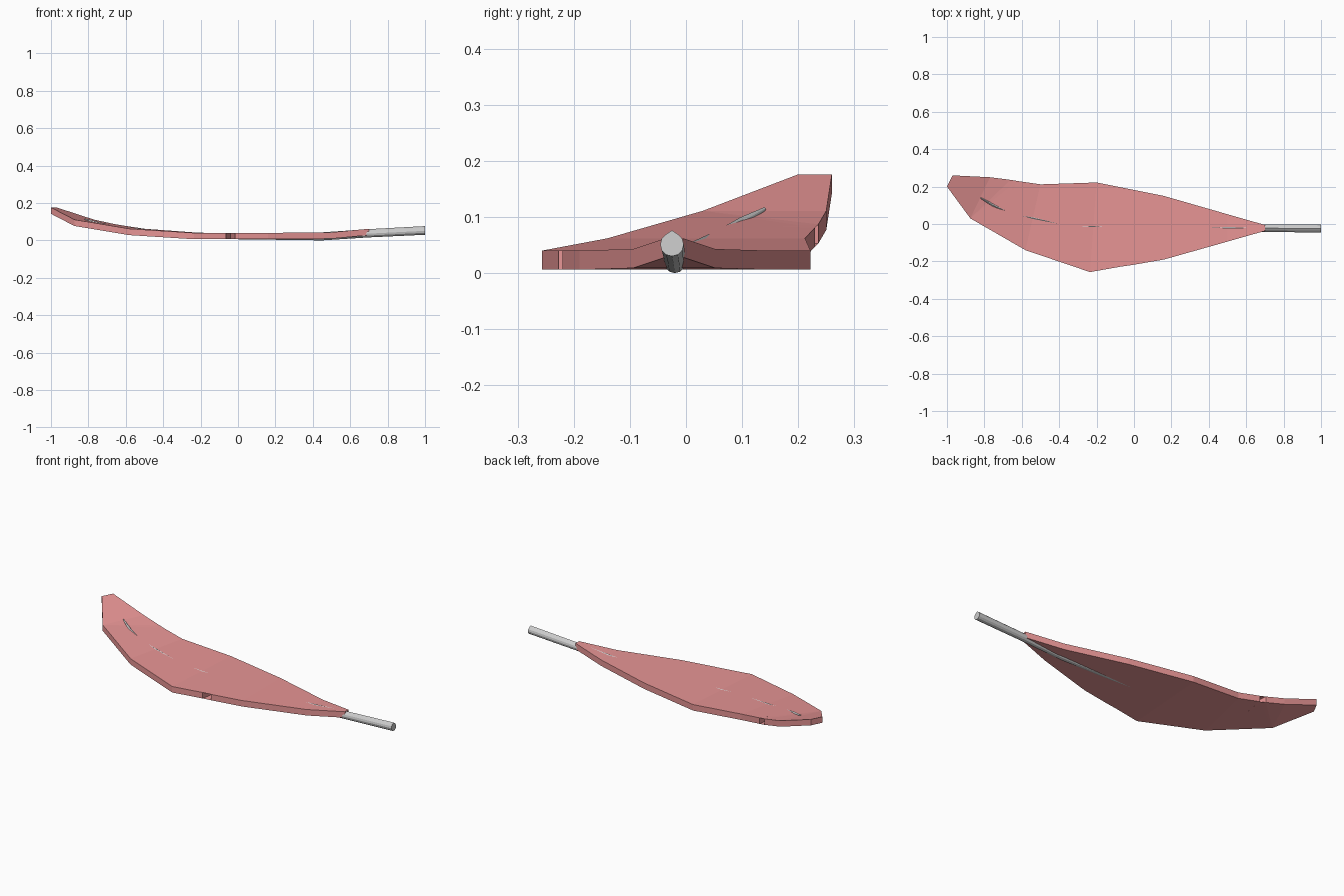
import bpy, bmesh, math
from mathutils import Vector

if "Cube" in bpy.data.objects:
    bpy.data.objects.remove(bpy.data.objects["Cube"])

THICK = 0.034


def finish(bm, name, color=None):
    bmesh.ops.recalc_face_normals(bm, faces=bm.faces)
    me = bpy.data.meshes.new(name)
    bm.to_mesh(me)
    bm.free()
    ob = bpy.data.objects.new(name, me)
    bpy.context.collection.objects.link(ob)
    if color:
        mat = bpy.data.materials.new(name + "_colour")
        mat.diffuse_color = color
        mat.use_nodes = True
        mat.node_tree.nodes["Principled BSDF"].inputs["Base Color"].default_value = mat.diffuse_color
        me.materials.append(mat)
    return ob


# Vane: creases running across the feather (back x, y, front x, y, top z)
creases = [
    (-0.97, 0.26, -1.0, 0.20, 0.176),
    (-0.77, 0.25, -0.875, 0.03, 0.111),
    (-0.50, 0.212, -0.58, -0.14, 0.062),
    (-0.20, 0.222, -0.235, -0.257, 0.040),
    (0.16, 0.15, 0.16, -0.19, 0.040),
    (0.50, 0.052, 0.50, -0.094, 0.043),
    (0.70, -0.005, 0.70, -0.037, 0.062),
]
# Split notches, keyed by strip: back edge and front edge
back_notch = {1: [(-0.625, 0.23, 0.081), (-0.64, 0.12, 0.079), (-0.66, 0.236, 0.087)]}
front_notch = {3: [(-0.065, -0.227, 0.04), (-0.04, -0.09, 0.04), (-0.015, -0.22, 0.04)]}

bm = bmesh.new()
back = [bm.verts.new((c[0], c[1], c[4])) for c in creases]
front = [bm.verts.new((c[2], c[3], c[4])) for c in creases]
for i in range(len(creases) - 1):
    loop = [front[i]]
    loop += [bm.verts.new(p) for p in front_notch.get(i, [])]
    loop += [front[i + 1], back[i + 1]]
    loop += [bm.verts.new(p) for p in back_notch.get(i, [])]
    loop += [back[i]]
    bm.faces.new(loop)
bmesh.ops.triangulate(bm, faces=[f for f in bm.faces if len(f.verts) > 4])
# thicken straight down
top = list(bm.faces)
ext = bmesh.ops.extrude_face_region(bm, geom=top, use_keep_orig=True)
bmesh.ops.translate(bm, vec=(0, 0, -THICK),
                    verts=[v for v in ext["geom"] if isinstance(v, bmesh.types.BMVert)])
finish(bm, "feather_vane", (0.8, 0.3, 0.3, 1))

# Quill: tapered shaft running through the vane (x, y, z, radius)
path = [
    (1.0, -0.025, 0.051, 0.021),
    (0.70, -0.022, 0.036, 0.020),
    (0.45, -0.02, 0.0195, 0.0195),
    (0.0, -0.02, 0.019, 0.013),
    (-0.35, -0.01, 0.033, 0.011),
    (-0.65, 0.055, 0.065, 0.009),
    (-0.75, 0.098, 0.090, 0.008),
    (-0.82, 0.14, 0.114, 0.003),
]
SIDES = 12
bm = bmesh.new()
rings = []
for i, (x, y, z, r) in enumerate(path):
    a = Vector(path[max(i - 1, 0)][:3])
    b = Vector(path[min(i + 1, len(path) - 1)][:3])
    d = (b - a).normalized()
    side = d.cross(Vector((0, 0, 1))).normalized()
    up = side.cross(d)
    ring = []
    for k in range(SIDES):
        t = 2 * math.pi * k / SIDES
        # slight ridge along the top
        s = r * (1.2 if k == 0 else 1.0)
        ring.append(bm.verts.new(Vector((x, y, z)) + s * (up * math.cos(t) + side * math.sin(t))))
    rings.append(ring)
for p, q in zip(rings, rings[1:]):
    for k in range(SIDES):
        n = (k + 1) % SIDES
        bm.faces.new((p[k], p[n], q[n], q[k]))
bm.faces.new(rings[0])
bm.faces.new(rings[-1])
finish(bm, "quill")
